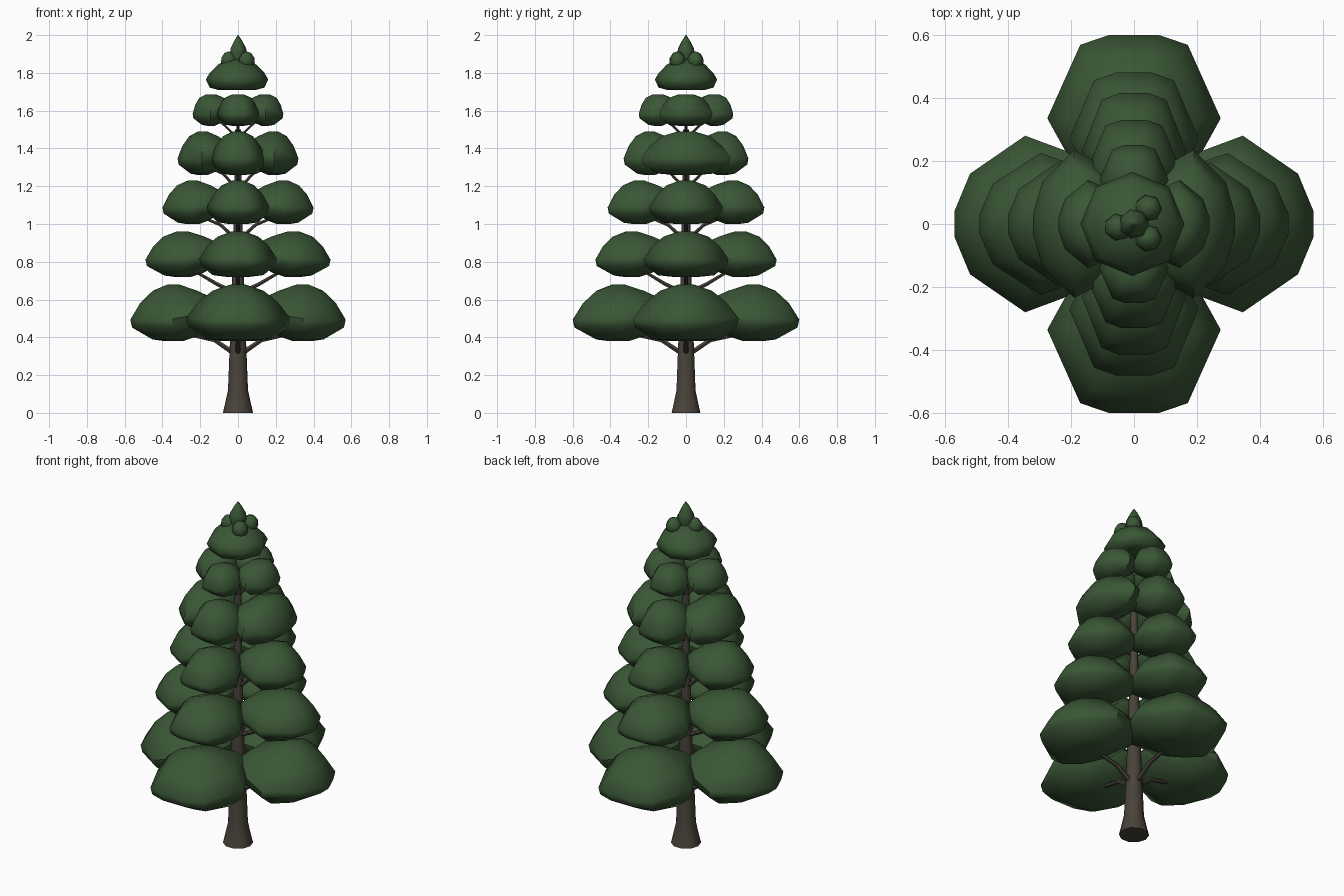
import bpy, bmesh, math
from mathutils import Vector, Matrix

if "Cube" in bpy.data.objects:
    bpy.data.objects.remove(bpy.data.objects["Cube"])


def material(name, rgb):
    m = bpy.data.materials.new(name)
    m.diffuse_color = (*rgb, 1)
    m.use_nodes = True
    m.node_tree.nodes["Principled BSDF"].inputs["Base Color"].default_value = m.diffuse_color
    return m


GREEN = material("pine green", (0.042, 0.094, 0.036))
BARK = material("bark brown", (0.066, 0.055, 0.042))


def loft(name, rings, mat, angle=50):
    """Join rings of points into a closed, smooth-shaded skin."""
    bm = bmesh.new()
    loops = [[bm.verts.new(p) for p in ring] for ring in rings]
    n = len(loops[0])
    for a, b in zip(loops, loops[1:]):
        for i in range(n):
            j = (i + 1) % n
            bm.faces.new((a[i], a[j], b[j], b[i]))
    bm.faces.new(loops[0])
    bm.faces.new(loops[-1])
    bmesh.ops.recalc_face_normals(bm, faces=bm.faces)
    me = bpy.data.meshes.new(name)
    bm.to_mesh(me)
    bm.free()
    me.materials.append(mat)
    for f in me.polygons:
        f.use_smooth = True
    me.set_sharp_from_angle(angle=math.radians(angle))
    ob = bpy.data.objects.new(name, me)
    bpy.context.collection.objects.link(ob)
    return ob


def lathe(name, profile, mat, sides=8, centre=(0, 0), angle=50):
    return loft(name, [[(centre[0] + r * math.cos(math.tau * i / sides),
                         centre[1] + r * math.sin(math.tau * i / sides), z)
                        for i in range(sides)] for r, z in profile], mat, angle)


def tube(name, path, radii, mat, sides=6):
    pts = [Vector(p) for p in path]
    rings = []
    for k, p in enumerate(pts):
        d = (pts[min(k + 1, len(pts) - 1)] - pts[max(k - 1, 0)]).normalized()
        s = d.cross(Vector((0, 0, 1))).normalized()
        t = s.cross(d)
        rings.append([p + radii[k] * (s * math.cos(math.tau * i / sides) + t * math.sin(math.tau * i / sides))
                      for i in range(sides)])
    return loft(name, rings, mat)


# plan outlines of a clump: (distance along branch, half width), both 0..1
SIDE_OUTLINE = [(0, 0.36), (0.16, 0.74), (0.55, 1), (0.9, 0.57), (1, 0.14)]
FRONT_OUTLINE = [(0, 0.36), (0.2, 0.68), (0.5, 1), (0.94, 0.62), (1, 0.28)]
# clump layers: (length scale, width scale, height fraction, rise of the inner end)
LAYERS = [(0.2, 0.3, 0.0, 0.0), (0.48, 0.66, 0.03, 0.1), (0.96, 0.96, 0.24, 0.2),
          (1.0, 1.0, 0.38, 0.3), (0.77, 0.77, 0.67, 0.15), (0.47, 0.49, 0.89, 0.0),
          (0.12, 0.14, 1.0, 0.0)]


def clump(name, turn, outline, inner, reach, half, z0, z1, full):
    plan = outline + [(u, -v) for u, v in reversed(outline)]
    rot = Matrix.Rotation(turn, 3, 'Z')
    rings = []
    for su, sv, h, rise in LAYERS:
        if h > 0.5:  # upper layers swell on the fuller tiers
            su, sv = su ** full, sv ** full
        ring = []
        for u, v in plan:
            uu = 0.55 + (u - 0.55) * su
            z = h + rise * max(0, 0.6 - u)
            ring.append(rot @ Vector((inner + uu * (reach - inner), v * sv * half, z0 + z * (z1 - z0))))
        rings.append(ring)
    return loft(name, rings, GREEN)


# trunk with flared foot
lathe("trunk", [(0.08, 0), (0.066, 0.06), (0.053, 0.12), (0.042, 0.4), (0.032, 0.66),
                (0.025, 0.95), (0.02, 1.2), (0.017, 1.5)], BARK, 10)

# tiers: z0, z1, x reach, y reach, half width of side clumps, half width of front clumps,
#        inner end, fullness, branch root z, branch elbow z
TIERS = [(0.38, 0.68, 0.57, 0.60, 0.28, 0.275, 0.07, 1.0, 0.31, 0.385),
         (0.72, 0.96, 0.49, 0.48, 0.225, 0.205, 0.06, 0.9, 0.64, 0.68),
         (1.00, 1.23, 0.40, 0.415, 0.195, 0.165, 0.05, 0.9, 0.92, 0.995),
         (1.26, 1.49, 0.32, 0.33, 0.235, 0.145, 0.03, 0.85, 1.19, 1.265),
         (1.52, 1.685, 0.24, 0.25, 0.14, 0.11, 0.03, 0.6, 1.46, 1.515)]
SIDES = ["right", "back", "left", "front"]

for t, (z0, z1, rx, ry, hs, hf, inner, full, root, bend) in enumerate(TIERS, 1):
    for k, side in enumerate(SIDES):
        turn = k * math.pi / 2
        on_x = k % 2 == 0
        reach, half = (rx, hs) if on_x else (ry, hf)
        clump(f"foliage_{t}_{side}", turn, SIDE_OUTLINE if on_x else FRONT_OUTLINE,
              inner, reach, half, z0, z1, full)
        # bent branch holding the clump
        rot = Matrix.Rotation(turn, 3, 'Z')
        elbow = 0.18 * reach + 0.02
        path = [(0.0, 0, root - 0.01), (elbow, 0, bend), (0.5 * reach, 0, z0 + 0.04)]
        r = 0.017 - 0.0018 * t
        tube(f"branch_{t}_{side}", [rot @ Vector(p) for p in path], [r, r * 0.85, r * 0.6], BARK)

# crown cap, tip and its small lobes
lathe("crown_cap", [(0.1, 1.71), (0.145, 1.722), (0.165, 1.765), (0.145, 1.8), (0.1, 1.845), (0.04, 1.872)],
      GREEN, 8, (-0.005, 0), 65)
lathe("tree_tip", [(0.03, 1.84), (0.048, 1.90), (0.043, 1.93), (0.022, 1.97), (0.002, 2.0)], GREEN, 7)
for i, c in enumerate([(0.045, 0.05), (0.045, -0.045), (-0.05, -0.01)], 1):
    lathe(f"tip_lobe_{i}", [(0.025, 1.83), (0.044, 1.85), (0.042, 1.88), (0.025, 1.905), (0.005, 1.912)],
          GREEN, 7, c, 80)
